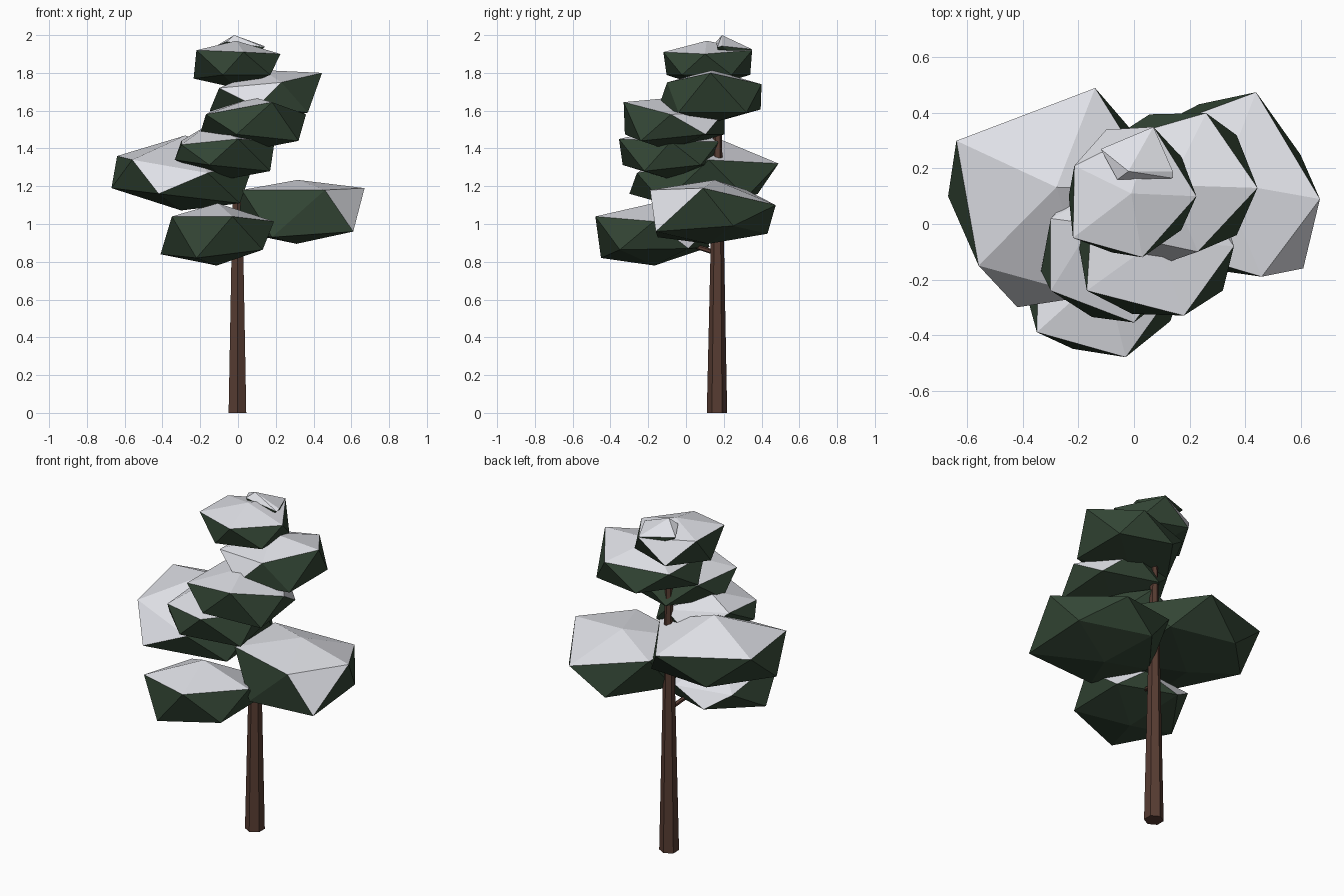
import bpy, bmesh, math
from mathutils import Matrix, Vector

if "Cube" in bpy.data.objects:
    bpy.data.objects.remove(bpy.data.objects["Cube"])


def material(name, rgb):
    m = bpy.data.materials.new(name)
    m.diffuse_color = (*rgb, 1)
    m.use_nodes = True
    m.node_tree.nodes["Principled BSDF"].inputs["Base Color"].default_value = m.diffuse_color
    return m


BARK = material("bark brown", (0.095, 0.045, 0.032))
GREEN = material("needle green", (0.034, 0.062, 0.036))
SNOW = material("snow white", (0.80, 0.81, 0.86))


def finish(name, bm, mats):
    me = bpy.data.meshes.new(name)
    bm.to_mesh(me)
    bm.free()
    for m in mats:
        me.materials.append(m)
    ob = bpy.data.objects.new(name, me)
    bpy.context.collection.objects.link(ob)
    return ob


def limb(name, start, end, r1, r2):
    """Tapered six-sided limb between two points."""
    a, b = Vector(start), Vector(end)
    d = b - a
    bm = bmesh.new()
    bmesh.ops.create_cone(bm, cap_ends=True, segments=6, radius1=r1, radius2=r2, depth=d.length)
    rot = d.to_track_quat('Z', 'Y').to_matrix().to_4x4()
    bmesh.ops.transform(bm, verts=bm.verts, matrix=Matrix.Translation((a + b) / 2) @ rot)
    return finish(name, bm, [BARK])


def corner_key(co):
    """Label a corner: top, bottom, or u/l (upper/lower ring) plus its angle."""
    if abs(co.z) > 0.9:
        return "top" if co.z > 0 else "bottom"
    angle = round(math.degrees(math.atan2(co.y, co.x))) % 360
    return ("u" if co.z > 0 else "l") + str(angle)


def clump(name, centre, radii, tilt_x=0, tilt_y=0, **pulled):
    """Flattened, tilted foliage clump; some corners pulled to a place; snow on upward faces."""
    bm = bmesh.new()
    bmesh.ops.create_icosphere(bm, subdivisions=1, radius=1)
    mat = (Matrix.Translation(centre)
           @ Matrix.Rotation(math.radians(tilt_y), 4, 'Y')
           @ Matrix.Rotation(math.radians(tilt_x), 4, 'X')
           @ Matrix.Diagonal((*radii, 1)))
    for v in bm.verts:
        key = corner_key(v.co)
        v.co = Vector(pulled[key]) if key in pulled else mat @ v.co
    bm.normal_update()
    for f in bm.faces:
        f.material_index = 1 if f.normal.z > 0.41 else 0
    return finish(name, bm, [GREEN, SNOW])


# Trunk and the one exposed branch
limb("trunk", (-0.003, 0.164, 0), (-0.003, 0.168, 1.85), 0.054, 0.015)
limb("branch", (-0.005, 0.165, 0.845), (-0.08, -0.1, 0.93), 0.014, 0.01)

# Lower foliage
clump("front_low_clump", (-0.11, -0.17, 0.945), (0.335, 0.345, 0.165), 1, 1,
      u72=(0.0, 0.10, 0.96), u144=(-0.34, 0.05, 0.97),
      u216=(-0.35, -0.39, 1.04), u288=(-0.03, -0.48, 1.04),
      l180=(-0.41, -0.17, 0.84), l252=(-0.22, -0.45, 0.82))
clump("right_low_clump", (0.33, 0.135, 1.065), (0.38, 0.36, 0.17), -6, -5,
      u0=(0.67, 0.09, 1.19), u72=(0.44, 0.475, 1.10), u144=(0.02, 0.32, 1.18),
      u216=(0.02, -0.06, 1.18), u288=(0.46, -0.19, 1.18), l252=(0.18, -0.15, 0.93),
      l324=(0.61, -0.16, 0.96), l36=(0.60, 0.25, 0.99), bottom=(0.31, 0.12, 0.895))
clump("left_clump", (-0.29, 0.11, 1.27), (0.42, 0.42, 0.20), -6.5, 3,
      u72=(-0.14, 0.49, 1.32), u144=(-0.64, 0.30, 1.36), u216=(-0.56, -0.15, 1.34),
      u288=(-0.16, -0.26, 1.27), l108=(-0.40, 0.38, 1.16), l180=(-0.67, 0.10, 1.19),
      l252=(-0.42, -0.30, 1.16), l324=(0.01, -0.12, 1.11))

# Middle foliage
clump("front_middle_clump", (-0.07, -0.08, 1.375), (0.295, 0.30, 0.14),
      top=(-0.15, 0.0, 1.53), u144=(-0.30, 0.02, 1.44), u216=(-0.30, -0.24, 1.42),
      u288=(0.0, -0.355, 1.45), l180=(-0.335, -0.17, 1.34), l324=(0.17, -0.22, 1.28))
clump("front_high_clump", (0.08, -0.06, 1.535), (0.315, 0.31, 0.135),
      u0=(0.36, -0.08, 1.58), u216=(-0.17, -0.24, 1.58), u288=(0.18, -0.33, 1.645),
      l324=(0.32, -0.24, 1.44), bottom=(0.06, -0.09, 1.39))
clump("back_high_clump", (0.14, 0.14, 1.675), (0.32, 0.30, 0.14), 0, -4,
      u0=(0.445, 0.13, 1.80), u72=(0.26, 0.40, 1.74), u216=(-0.10, -0.03, 1.72),
      u288=(0.23, -0.10, 1.75), l180=(-0.15, 0.10, 1.60), l252=(0.10, -0.145, 1.62),
      l324=(0.37, -0.04, 1.59), l36=(0.37, 0.32, 1.59))

# Crown
clump("top_clump", (-0.01, 0.11, 1.845), (0.25, 0.25, 0.125),
      u0=(0.225, 0.10, 1.90), u72=(0.07, 0.35, 1.92), u144=(-0.215, 0.21, 1.92),
      u216=(-0.22, -0.05, 1.92), u288=(0.03, -0.12, 1.91), l108=(-0.10, 0.34, 1.79),
      l180=(-0.235, 0.10, 1.77))
clump("tip_clump", (0.02, 0.24, 1.90), (0.09, 0.08, 0.04),
      top=(-0.02, 0.19, 2.0), u0=(0.14, 0.19, 1.942), u72=(0.07, 0.35, 1.925),
      u144=(-0.12, 0.27, 1.94), u216=(-0.06, 0.16, 1.965), u288=(0.14, 0.165, 1.935))
